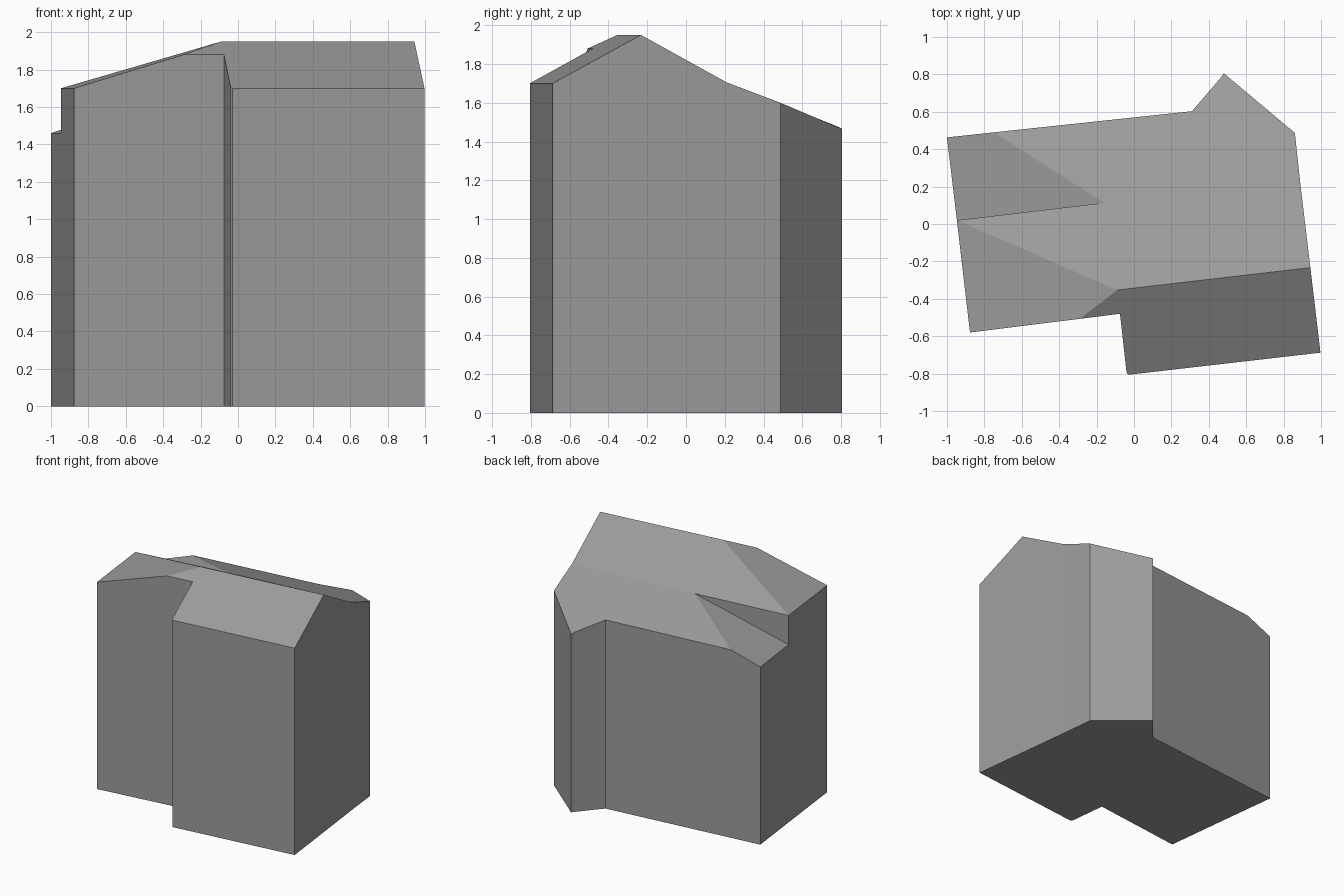
import bpy
import bmesh

old = bpy.data.objects.get("Cube")
if old:
    bpy.data.objects.remove(old, do_unlink=True)

# Single plain grey
grey = bpy.data.materials.new("plain_grey")
grey.use_nodes = True
grey.diffuse_color = (0.33, 0.33, 0.33, 1)
grey.node_tree.nodes["Principled BSDF"].inputs["Base Color"].default_value = (0.33, 0.33, 0.33, 1)

# Heights shared by the eaves, the ridge and the fold in the rear slope
RIDGE, EAVE, LOW_EAVE, CROSS = 1.95, 1.70, 1.46, 1.88

# Wall-top corners, counterclockwise from the front of the west wall
rim = {
    "south_west": (-0.877, -0.58, EAVE),
    "hip_foot": (-0.29, -0.507, CROSS),
    "notch": (-0.075, -0.48, CROSS),
    "wing_chamfer": (-0.04, -0.793, EAVE + 0.007),
    "wing_corner": (-0.03, -0.806, EAVE),
    "south_east": (0.997, -0.688, EAVE),
    "ridge_east": (0.943, -0.233, RIDGE),
    "fold_east": (0.89, 0.21, EAVE + 0.005),
    "east": (0.86, 0.487, 1.60),
    "bay_tip": (0.48, 0.806, 1.465),
    "bay_chamfer": (0.468, 0.787, 1.475),
    "bay_inner": (0.31, 0.603, 1.55),
    "rear_hip_foot": (-0.75, 0.49, 1.545),
    "north_west": (-1.0, 0.463, LOW_EAVE),
    "west_low": (-0.947, 0.02, LOW_EAVE),
    "west_high": (-0.947, 0.02, EAVE),
}
points = dict(rim, ridge_west=(-0.09, -0.353, RIDGE), valley=(-0.16, 0.113, EAVE + 0.005))


def build(name, faces):
    """Make a flat-shaded object from lists of corner positions."""
    bm = bmesh.new()
    for corners in faces:
        bm.faces.new([bm.verts.new(c) for c in corners])
    bmesh.ops.remove_doubles(bm, verts=bm.verts, dist=0.001)
    mesh = bpy.data.meshes.new(name)
    bm.to_mesh(mesh)
    bm.free()
    mesh.materials.append(grey)
    obj = bpy.data.objects.new(name, mesh)
    bpy.context.collection.objects.link(obj)
    return obj


def ground(p):
    return (p[0], p[1], 0)


# Walls follow the rim down to the ground; the floor closes them
tops = list(rim.values())
walls = []
for a, b in zip(tops, tops[1:] + tops[:1]):
    if a[:2] != b[:2]:
        walls.append([ground(a), ground(b), b, a])
build("walls", walls)

footprint = [ground(p) for p in tops[:-1]]
build("floor", [footprint[::-1]])

# Roof planes, each a loop of named corners
roof = {
    "front_roof_slope": "notch wing_chamfer wing_corner south_east ridge_east ridge_west",
    "front_roof_gusset": "hip_foot notch ridge_west",
    "west_roof_hip": "west_high south_west hip_foot ridge_west",
    "rear_roof_upper": "ridge_west ridge_east fold_east valley west_high",
    "rear_roof_lower": "valley fold_east east bay_tip bay_chamfer bay_inner rear_hip_foot",
    "rear_roof_hip": "valley rear_hip_foot north_west west_low",
    "roof_step": "west_high valley west_low",
}
for name, loop in roof.items():
    build(name, [[points[key] for key in loop.split()]])
